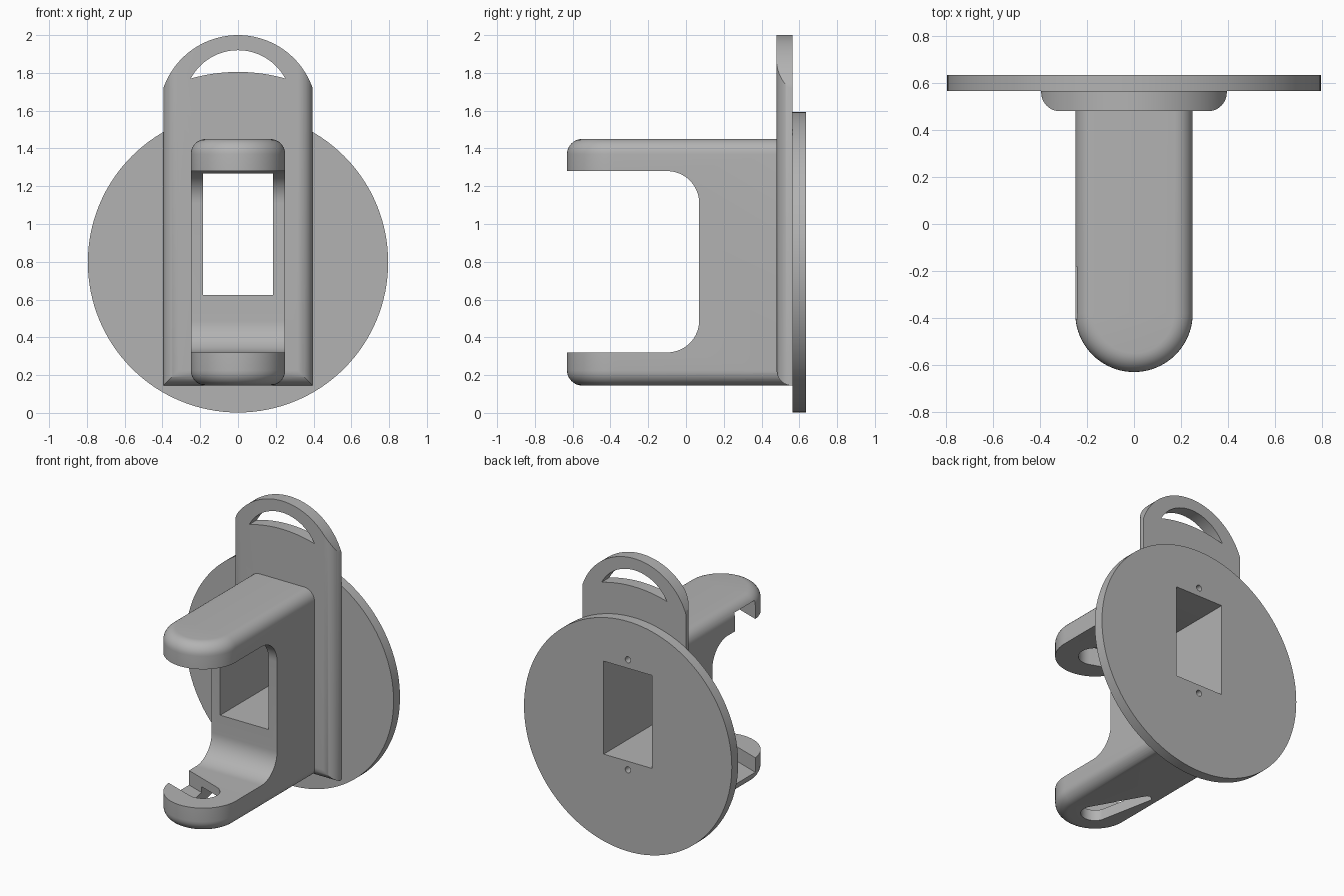
import bpy, bmesh
from math import cos, sin, pi, radians, atan2, hypot

cube = bpy.data.objects.get("Cube")
if cube:
    bpy.data.objects.remove(cube, do_unlink=True)

grey = bpy.data.materials.new("plain grey")
grey.use_nodes = True
colour = (0.45, 0.45, 0.45, 1)
grey.diffuse_color = colour
grey.node_tree.nodes["Principled BSDF"].inputs["Base Color"].default_value = colour


def arc(cx, cy, r, a0, a1, n=16):
    """Points along an arc, angles in degrees."""
    return [(cx + r * cos(radians(a0 + (a1 - a0) * i / n)),
             cy + r * sin(radians(a0 + (a1 - a0) * i / n))) for i in range(n + 1)]


def bow(half, z_end, z_top, n=32):
    """Arc rising from (half, z_end) over (0, z_top) to (-half, z_end)."""
    rise = z_top - z_end
    r = (half * half + rise * rise) / (2 * rise)
    a = atan2(z_end - z_top + r, half) * 180 / pi
    return arc(0, z_top - r, r, a, 180 - a, n)


def circle(cx, cy, r, n=32):
    return arc(cx, cy, r, 0, 360, n)[:-1]


def prism(name, points, axis, lo, hi):
    """Extrude a 2D outline along an axis."""
    place = {"x": lambda p, t: (t, p[0], p[1]),
             "y": lambda p, t: (p[0], t, p[1]),
             "z": lambda p, t: (p[0], p[1], t)}[axis]
    bm = bmesh.new()
    a = [bm.verts.new(place(p, lo)) for p in points]
    b = [bm.verts.new(place(p, hi)) for p in points]
    bm.faces.new(a)
    bm.faces.new(b)
    for i in range(len(a)):
        j = (i + 1) % len(a)
        bm.faces.new((a[i], a[j], b[j], b[i]))
    bmesh.ops.recalc_face_normals(bm, faces=bm.faces)
    mesh = bpy.data.meshes.new(name)
    bm.to_mesh(mesh)
    bm.free()
    obj = bpy.data.objects.new(name, mesh)
    bpy.context.collection.objects.link(obj)
    mesh.materials.append(grey)
    return obj


def apply(obj, mod):
    bpy.ops.object.select_all(action="DESELECT")
    bpy.context.view_layer.objects.active = obj
    obj.select_set(True)
    bpy.ops.object.modifier_apply(modifier=mod.name)


def boolean(obj, tool, operation="DIFFERENCE", keep=False):
    mod = obj.modifiers.new("shape", "BOOLEAN")
    mod.operation, mod.object, mod.solver = operation, tool, "EXACT"
    apply(obj, mod)
    if not keep:
        bpy.data.objects.remove(tool, do_unlink=True)


def rectangle(x0, x1, z0, z1):
    return [(x0, z0), (x1, z0), (x1, z1), (x0, z1)]


# Round mounting disc
disc = prism("mounting_disc", circle(0, 0.797, 0.795, 128), "y", 0.565, 0.635)

# Back plate: arched outline, rounded front sides and bottom
W, BASE, R = 0.395, 0.145, 0.08
plate = prism("back_plate", [(-W, BASE), (W, BASE)] + bow(W, 1.72, 2.0, 48), "y", 0.48, 0.565)
rounded_sides = (arc(-W + R, 0.48 + R, R, 180, 270) + arc(W - R, 0.48 + R, R, 270, 360)
                 + [(W, 0.7), (-W, 0.7)])
boolean(plate, prism("side_rounding", rounded_sides, "z", 0, 2.2), "INTERSECT")
rounded_bottom = [(0.48, 2.2)] + arc(0.48 + R, BASE + R, R, 180, 270) + [(0.7, BASE), (0.7, 2.2)]
boolean(plate, prism("bottom_rounding", rounded_bottom, "x", -1, 1), "INTERSECT")

# Crescent handle opening
crescent = bow(0.25, 1.77, 1.92) + bow(0.25, 1.77, 1.805)[::-1][1:-1]
boolean(plate, prism("handle_cutter", crescent, "y", 0, 1))

# Forked bracket: round nosed block with softened top and bottom edges
NOSE = -0.38
bracket = prism("forked_bracket", arc(0, NOSE, 0.25, 180, 360, 40) + [(0.25, 0.56), (-0.25, 0.56)],
                "z", BASE, 1.45)
bm = bmesh.new()
bm.from_mesh(bracket.data)
rim = [e for e in bm.edges
       if abs(e.verts[0].co.z - e.verts[1].co.z) < 1e-4
       and min(v.co.y for v in e.verts) < 0.5]
bmesh.ops.bevel(bm, geom=rim, offset=0.08, segments=8, profile=0.5, affect="EDGES")
bm.to_mesh(bracket.data)
bm.free()

# Gap between the two arms
gap = [(-1, 0.32)] + arc(-0.1, 0.49, 0.17, 270, 360) + arc(-0.1, 1.11, 0.17, 0, 90) + [(-1, 1.28)]
boolean(bracket, prism("gap_cutter", gap, "x", -1, 1))

# Angled pin slots opening to one side, in both arms
HOLE = 0.105
dx, dy = -0.25, 0.09
turn = atan2(dy, dx) * 180 / pi
reach = 0.35 / hypot(dx, dy)
ex, ey = dx * reach, NOSE + dy * reach
slot = arc(0, NOSE, HOLE, turn + 90, turn + 270)
slot += [(ex + HOLE * sin(radians(turn)), ey - HOLE * cos(radians(turn))),
         (ex - HOLE * sin(radians(turn)), ey + HOLE * cos(radians(turn)))]
# the arc must run round the side away from the opening
slot[:17] = arc(0, NOSE, HOLE, turn - 270, turn - 90)
slot[17:] = [slot[17], slot[18]]
ends = slot[17:]
last = slot[16]
ends.sort(key=lambda p: hypot(p[0] - last[0], p[1] - last[1]))
slot[17:] = ends
for lo, hi in ((1.2, 1.405), (0.22, 0.4)):
    boolean(bracket, prism("pin_slot_cutter", slot, "z", lo, hi))

# Tapered keyhole through the lower arm
heading = 110
keyhole = (arc(0, NOSE, 0.09, heading + 90, heading + 270)
           + arc(-0.13, -0.03, 0.03, heading - 90, heading + 90))
boolean(bracket, prism("keyhole_cutter", keyhole, "z", 0, 0.26))

# Rectangular window and two screw holes through the back
window = prism("window_cutter", rectangle(-0.185, 0.185, 0.625, 1.268), "y", -0.2, 1)
for part in (plate, bracket, disc):
    boolean(part, window, keep=True)
bpy.data.objects.remove(window, do_unlink=True)
for z in (0.566, 1.327):
    screw = prism("screw_cutter", circle(0, z, 0.021, 20), "y", 0.4, 1)
    for part in (plate, bracket, disc):
        boolean(part, screw, keep=True)
    bpy.data.objects.remove(screw, do_unlink=True)

# Join bracket and plate into one clean body
boolean(plate, bracket, "UNION")
plate.name = "bracket_body"

for part in (plate, disc):
    bpy.ops.object.select_all(action="DESELECT")
    part.select_set(True)
    bpy.context.view_layer.objects.active = part
    bpy.ops.object.shade_smooth_by_angle(angle=radians(30))
